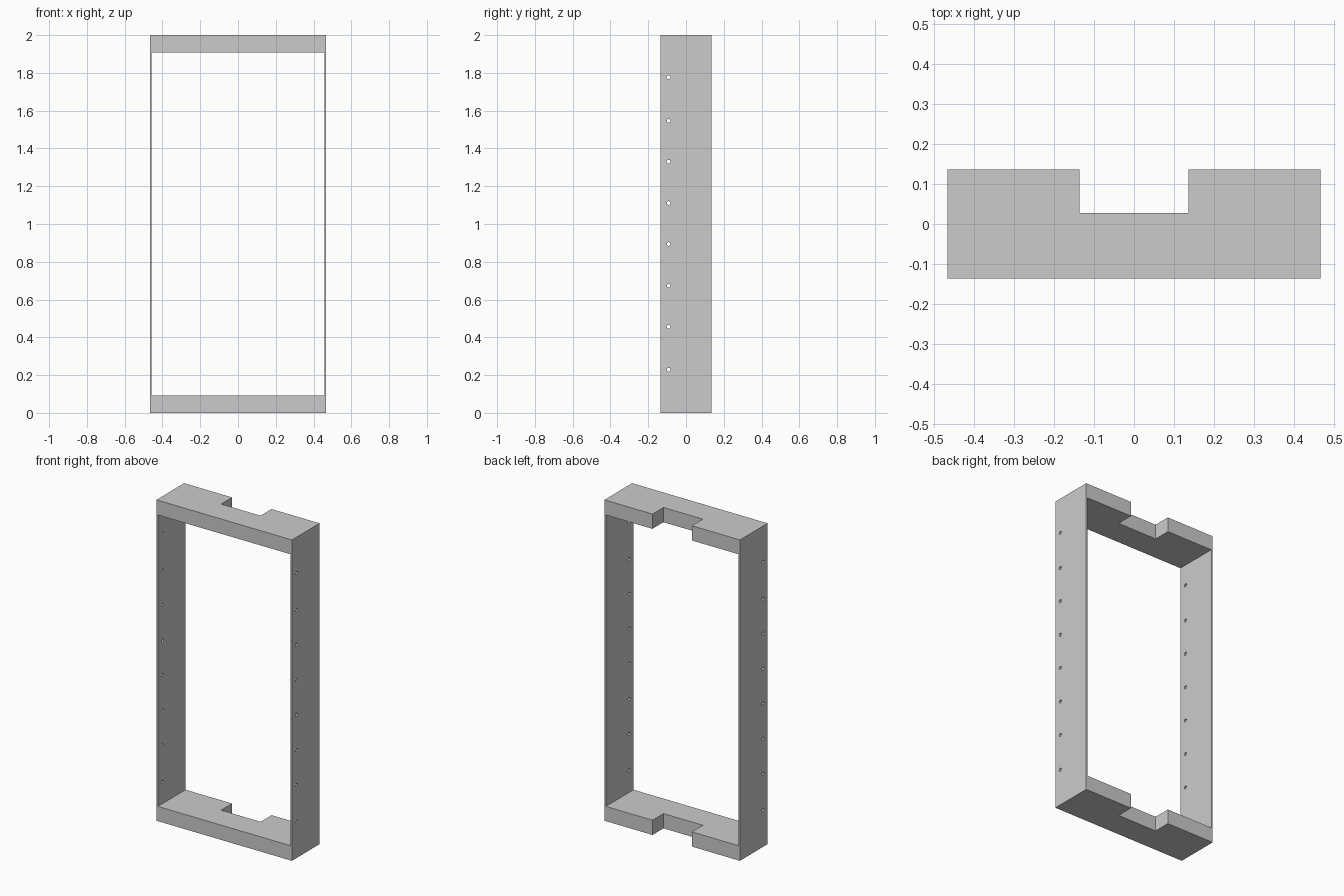
import bpy, bmesh, math
from mathutils import Matrix

if "Cube" in bpy.data.objects:
    bpy.data.objects.remove(bpy.data.objects["Cube"])

HALF_W, HALF_D, HEIGHT = 0.467, 0.136, 2.0
PANEL_T, RAIL_H = 0.010, 0.092
NOTCH_X, NOTCH_Y = 0.136, 0.028
HOLE_Y, HOLE_R = -0.092, 0.01
HOLE_Z = (0.229, 0.456, 0.674, 0.894, 1.111, 1.33, 1.546, 1.777)


def add_object(name, bm):
    bmesh.ops.recalc_face_normals(bm, faces=bm.faces)
    mesh = bpy.data.meshes.new(name)
    bm.to_mesh(mesh)
    bm.free()
    obj = bpy.data.objects.new(name, mesh)
    bpy.context.collection.objects.link(obj)
    return obj


def prism(name, outline, z, height):
    """Extrude an xy outline upward from z."""
    bm = bmesh.new()
    face = bm.faces.new([bm.verts.new((x, y, z)) for x, y in outline])
    top = bmesh.ops.extrude_face_region(bm, geom=[face])["geom"]
    verts = [v for v in top if isinstance(v, bmesh.types.BMVert)]
    bmesh.ops.translate(bm, verts=verts, vec=(0, 0, height))
    return add_object(name, bm)


# Notched rails at the bottom and top
inner = HALF_W - PANEL_T
rail = [(-inner, -HALF_D), (inner, -HALF_D), (inner, HALF_D),
        (NOTCH_X, HALF_D), (NOTCH_X, NOTCH_Y),
        (-NOTCH_X, NOTCH_Y), (-NOTCH_X, HALF_D), (-inner, HALF_D)]
prism("bottom_rail", rail, 0, RAIL_H)
prism("top_rail", rail, HEIGHT - RAIL_H, RAIL_H)

# Row of cylinders that drills both side panels
bm = bmesh.new()
for z in HOLE_Z:
    bmesh.ops.create_cone(
        bm, cap_ends=True, segments=16, radius1=HOLE_R, radius2=HOLE_R, depth=1.2,
        matrix=Matrix.Translation((0, HOLE_Y, z)) @ Matrix.Rotation(math.pi / 2, 4, "Y"))
cutter = add_object("hole_cutter", bm)
cutter.hide_render = True
cutter.display_type = "WIRE"

# Thin side panels with drilled holes
for name, side in (("left_panel", -1), ("right_panel", 1)):
    a, b = side * inner, side * HALF_W
    panel = prism(name, [(a, -HALF_D), (b, -HALF_D), (b, HALF_D), (a, HALF_D)], 0, HEIGHT)
    holes = panel.modifiers.new("holes", "BOOLEAN")
    holes.operation = "DIFFERENCE"
    holes.solver = "EXACT"
    holes.object = cutter
